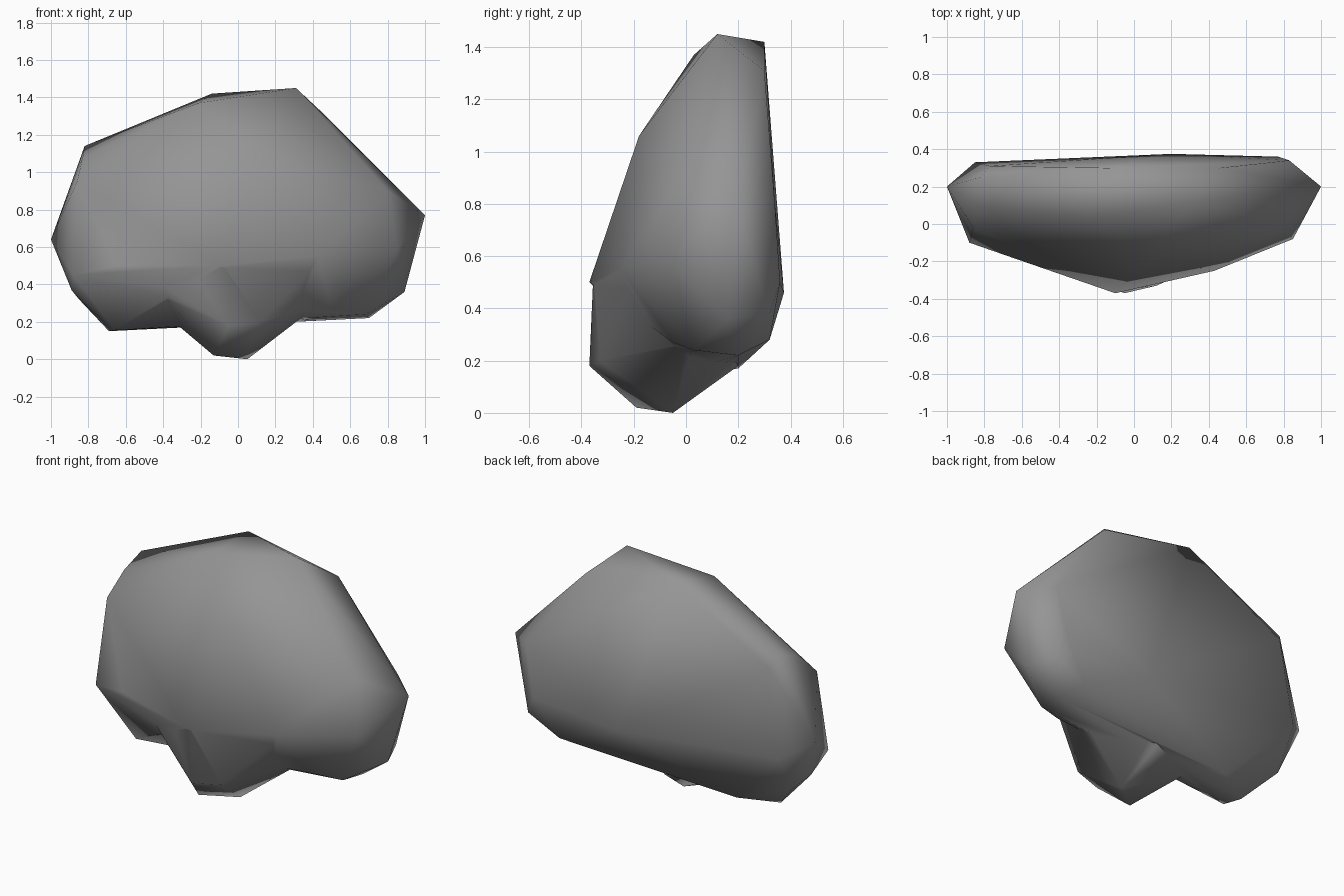
import bpy
import bmesh
import math

cube = bpy.data.objects.get("Cube")
if cube:
    bpy.data.objects.remove(cube)

# Stone colour
stone = bpy.data.materials.new("stone grey")
stone.use_nodes = True
stone.diffuse_color = (0.3, 0.3, 0.3, 1)
stone.node_tree.nodes["Principled BSDF"].inputs["Base Color"].default_value = (0.3, 0.3, 0.3, 1)


def hull(name, corners):
    """Convex chunk of stone around a few corners."""
    bm = bmesh.new()
    for c in corners:
        bm.verts.new(c)
    bmesh.ops.convex_hull(bm, input=bm.verts)
    loose = [v for v in bm.verts if not v.link_faces]
    bmesh.ops.delete(bm, geom=loose, context="VERTS")
    bmesh.ops.recalc_face_normals(bm, faces=bm.faces)
    mesh = bpy.data.meshes.new(name)
    bm.to_mesh(mesh)
    bm.free()
    mesh.materials.append(stone)
    obj = bpy.data.objects.new(name, mesh)
    bpy.context.collection.objects.link(obj)
    return obj


# Wide slab with the two side lobes
top = [(-.82, .25, 1.14), (-.83, .1, 1.08), (-.14, .3, 1.42),
       (-.21, .03, 1.37), (.31, .12, 1.45), (.46, .3, 1.31)]
right_lobe = [(-1, .2, .64), (-.86, -.02, .95), (-.88, -.1, .45), (-.65, -.18, .5),
              (-.89, .08, .37), (-.69, .08, .15), (-.66, -.03, .155),
              (-.48, .2, .17), (-.85, .2, .32), (-.85, .33, .55)]
left_lobe = [(1, .2, .77), (.83, .34, .8), (.8, -.02, .9), (.85, -.08, .59),
             (.89, .16, .36), (.68, .03, .24), (.7, .2, .22), (.5, -.05, .27),
             (.62, .32, .28), (.83, .32, .38), (.77, .36, .5)]
front = [(.1, -.18, 1.06), (-.1, -.37, .5), (.43, -.25, .55)]
back = [(.2, .375, .46), (-.77, .31, 1.07)]
boulder = hull("boulder", top + right_lobe + left_lobe + front + back)

# Bulging front lobe reaching down to the ground
front_lobe = hull("front_lobe", [
    (-.13, -.19, .02), (.05, -.05, 0), (-.05, -.37, .18), (.12, -.33, .2),
    (-.09, -.355, .52), (-.47, -.19, .43), (.41, -.2, .5),
    (.39, 0, .26), (-.32, .05, .18), (0, .2, .18), (0, 0, .7)])
front_lobe.hide_render = True

# Merge both chunks into one stone
mod = boulder.modifiers.new("merge", "BOOLEAN")
mod.operation = "UNION"
mod.solver = "EXACT"
mod.object = front_lobe
bpy.ops.object.select_all(action="DESELECT")
bpy.context.view_layer.objects.active = boulder
boulder.select_set(True)
bpy.ops.object.modifier_apply(modifier="merge")
bpy.data.objects.remove(front_lobe)

# Soft shading with the lobe creases kept
bpy.ops.object.shade_smooth_by_angle(angle=math.radians(75))
